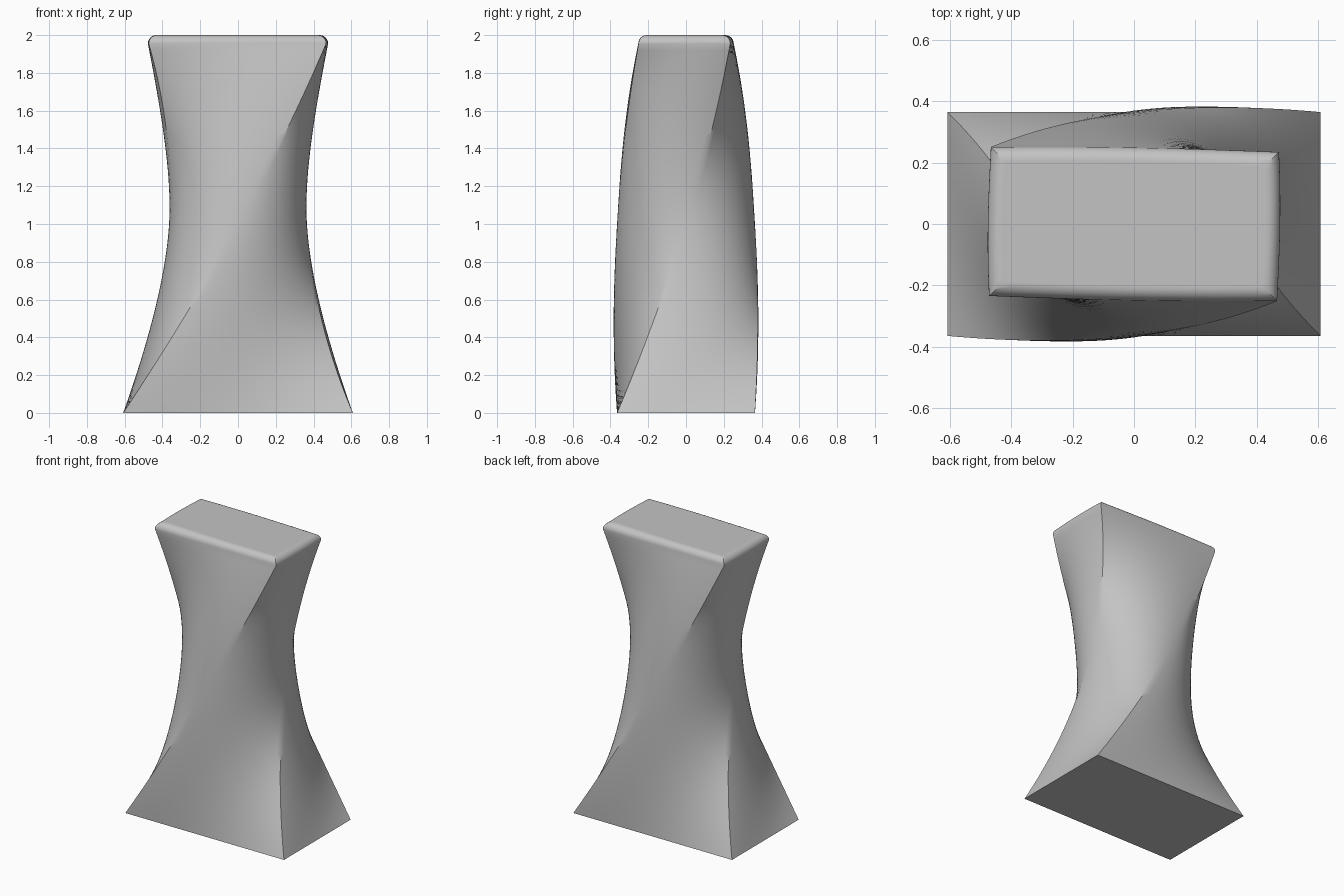
import bpy
import bmesh
from math import sin, cos, pi, radians
from mathutils import Vector

cube = bpy.data.objects.get("Cube")
if cube:
    bpy.data.objects.remove(cube, do_unlink=True)

SIDE_STEPS = 24      # points along each side of a section
RINGS = 56           # sections up the body
HEIGHT = 2.0
FILLET = 0.045
BASE = (0.608, 0.365)
WAIST = 0.365
TOP = (0.486, 0.243)
CORNERS = [(-1, -1), (1, -1), (1, 1), (-1, 1)]


def unit_square(side, t):
    """Point on the square outline, along the given side."""
    a = Vector(CORNERS[side % 4])
    b = Vector(CORNERS[(side + 1) % 4])
    return a.lerp(b, t)


def section_point(side, t, z):
    """Quadratic sweep: base rectangle, waist circle, top rectangle turned a quarter."""
    low = unit_square(side, t) * Vector((BASE[0], 0)).length
    low.y *= BASE[1] / BASE[0]
    angle = (side - 1 + t) * pi / 2
    mid = Vector((cos(angle), sin(angle))) * WAIST
    u = unit_square(side + 1, t)
    high = Vector((u.x * TOP[0], u.y * TOP[1]))
    s = z / HEIGHT
    return (low * (1 - s) * (1 - 2 * s) + mid * 4 * s * (1 - s)
            + high * s * (2 * s - 1))


# Each ring is (section height, inset, actual height)
shoulder = HEIGHT - FILLET
rings = [(shoulder * i / RINGS, 0, shoulder * i / RINGS) for i in range(RINGS + 1)]
for k in range(1, 9):
    a = radians(90) * k / 8
    rings.append((shoulder, FILLET * (1 - cos(a)), shoulder + FILLET * sin(a)))
rings.append((shoulder, FILLET * 1.1, HEIGHT))

# Twisted body with rounded top rim
bm = bmesh.new()
loops = []
for z_section, inset, z in rings:
    loop = []
    for side in range(4):
        for i in range(SIDE_STEPS):
            t = i / SIDE_STEPS
            p = section_point(side, t, z_section) - unit_square(side + 1, t) * inset
            loop.append(bm.verts.new((p.x, p.y, z)))
    loops.append(loop)
n = len(loops[0])
for lower, upper in zip(loops, loops[1:]):
    for i in range(n):
        j = (i + 1) % n
        bm.faces.new((lower[i], lower[j], upper[j], upper[i]))
bm.faces.new(loops[0][::-1])
bm.faces.new(loops[-1])
mesh = bpy.data.meshes.new("twisted_block")
bm.to_mesh(mesh)
bm.free()

body = bpy.data.objects.new("twisted_block", mesh)
bpy.context.collection.objects.link(body)

# Plain grey
grey = bpy.data.materials.new("plain grey")
grey.use_nodes = True
colour = (0.55, 0.55, 0.55, 1)
grey.diffuse_color = colour
grey.node_tree.nodes["Principled BSDF"].inputs["Base Color"].default_value = colour
mesh.materials.append(grey)

bpy.ops.object.select_all(action="DESELECT")
body.select_set(True)
bpy.context.view_layer.objects.active = body
bpy.ops.object.shade_smooth_by_angle(angle=radians(30))
